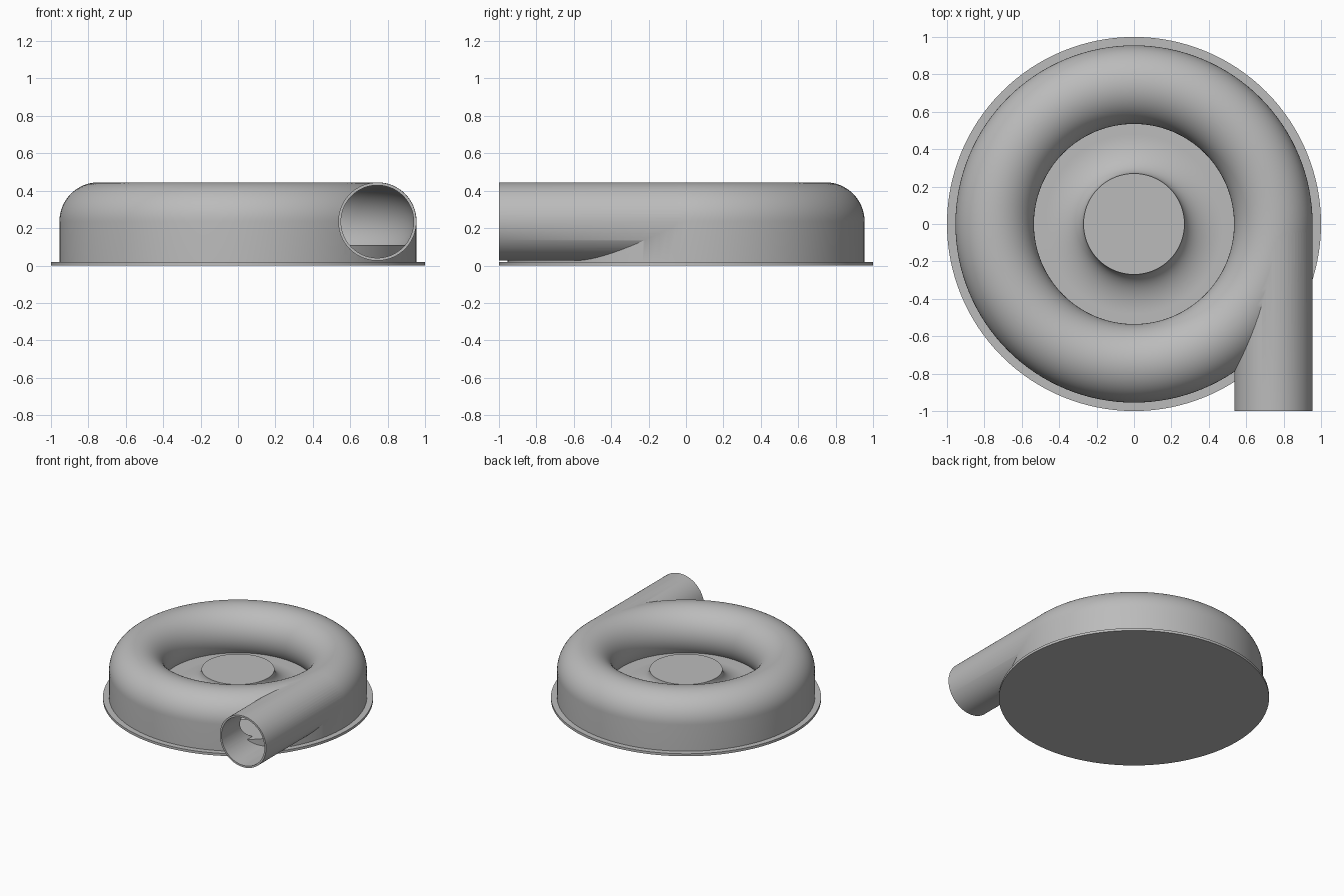
import bpy
import math
from mathutils import Matrix

if "Cube" in bpy.data.objects:
    bpy.data.objects.remove(bpy.data.objects["Cube"], do_unlink=True)

SEGMENTS = 128
TUBE_RADIUS, TUBE_Z, RING = 0.21, 0.235, 0.745
FLOOR_Z = 0.11

grey = bpy.data.materials.new("cast grey")
grey.use_nodes = True
grey.diffuse_color = (0.5, 0.5, 0.5, 1)
grey.node_tree.nodes["Principled BSDF"].inputs["Base Color"].default_value = (0.5, 0.5, 0.5, 1)


def lathe(name, profile, closed=False):
    """Spin an (r, z) profile round z; open profiles start and end on the axis."""
    verts, rings, faces = [], [], []
    for r, z in profile:
        n = 1 if r == 0 else SEGMENTS
        rings.append(range(len(verts), len(verts) + n))
        for i in range(n):
            a = math.tau * i / SEGMENTS
            verts.append((r * math.cos(a), r * math.sin(a), z))
    pairs = list(zip(rings, rings[1:]))
    if closed:
        pairs.append((rings[-1], rings[0]))
    for a, b in pairs:
        for i in range(SEGMENTS):
            j = (i + 1) % SEGMENTS
            quad = [a[i % len(a)], a[j % len(a)], b[j % len(b)], b[i % len(b)]]
            faces.append(list(dict.fromkeys(quad)))
    mesh = bpy.data.meshes.new(name)
    mesh.from_pydata(verts, [], faces)
    mesh.materials.append(grey)
    obj = bpy.data.objects.new(name, mesh)
    bpy.context.collection.objects.link(obj)
    return obj


def arc(cx, cz, rx, rz, start, end, steps):
    angles = [math.radians(start + (end - start) * i / steps) for i in range(steps + 1)]
    return [(cx + rx * math.cos(a), cz + rz * math.sin(a)) for a in angles]


def pipe(name, radius, front, back):
    """Solid cylinder along y on the outlet axis."""
    length = back - front
    obj = lathe(name, [(0, 0), (radius, 0), (radius, length), (0, length)])
    obj.data.transform(Matrix.Translation((RING, front, TUBE_Z))
                       @ Matrix.Rotation(-math.pi / 2, 4, 'X'))
    return obj


def combine(target, tool, operation):
    tool.hide_render = True
    mod = target.modifiers.new(operation, 'BOOLEAN')
    mod.operation, mod.object, mod.solver = operation, tool, 'EXACT'
    bpy.context.view_layer.objects.active = target
    bpy.ops.object.modifier_apply(modifier=mod.name)
    bpy.data.objects.remove(tool, do_unlink=True)


def fix_normals(obj):
    import bmesh
    bm = bmesh.new()
    bm.from_mesh(obj.data)
    bmesh.ops.recalc_face_normals(bm, faces=bm.faces)
    bm.to_mesh(obj.data)
    bm.free()


# Spiral housing: rounded ring with a straight outer skirt
inner_end = 180 + math.degrees(math.asin((TUBE_Z - 0.09) / TUBE_RADIUS))
shell = arc(RING, TUBE_Z, TUBE_RADIUS, TUBE_RADIUS, 0, inner_end, 40)
shell += [(shell[-1][0], 0.01), (RING + TUBE_RADIUS, 0.01)]
housing = lathe("housing", shell, closed=True)
outlet = pipe("outlet", 0.209, -1, 0)
cavity = lathe("cavity", arc(RING, TUBE_Z, 0.195, 0.195, 0, 354, 59), closed=True)
bore = pipe("bore", 0.194, -1.1, 0.004)
for part in (housing, outlet, cavity, bore):
    fix_normals(part)

# Outlet pipe joined on, then both hollowed out
combine(housing, outlet, 'UNION')
combine(housing, cavity, 'DIFFERENCE')
combine(housing, bore, 'DIFFERENCE')

# Central hub flaring into the raised floor
hub_profile = [(0, 0.245)] + arc(0.48, 0.245, 0.21, 0.245 - FLOOR_Z, 180, 270, 20)
hub = lathe("hub_and_floor", hub_profile + [(0.946, FLOOR_Z), (0.946, 0.01), (0, 0.01)])

# Thin base flange
flange = lathe("base_flange", [(0, 0), (1, 0), (1, 0.02), (0, 0.02)])
for part in (hub, flange):
    fix_normals(part)

# Smooth shading with crisp edges
for part in (housing, hub, flange):
    bpy.ops.object.select_all(action='DESELECT')
    part.select_set(True)
    bpy.context.view_layer.objects.active = part
    bpy.ops.object.shade_smooth_by_angle(angle=math.radians(30))
